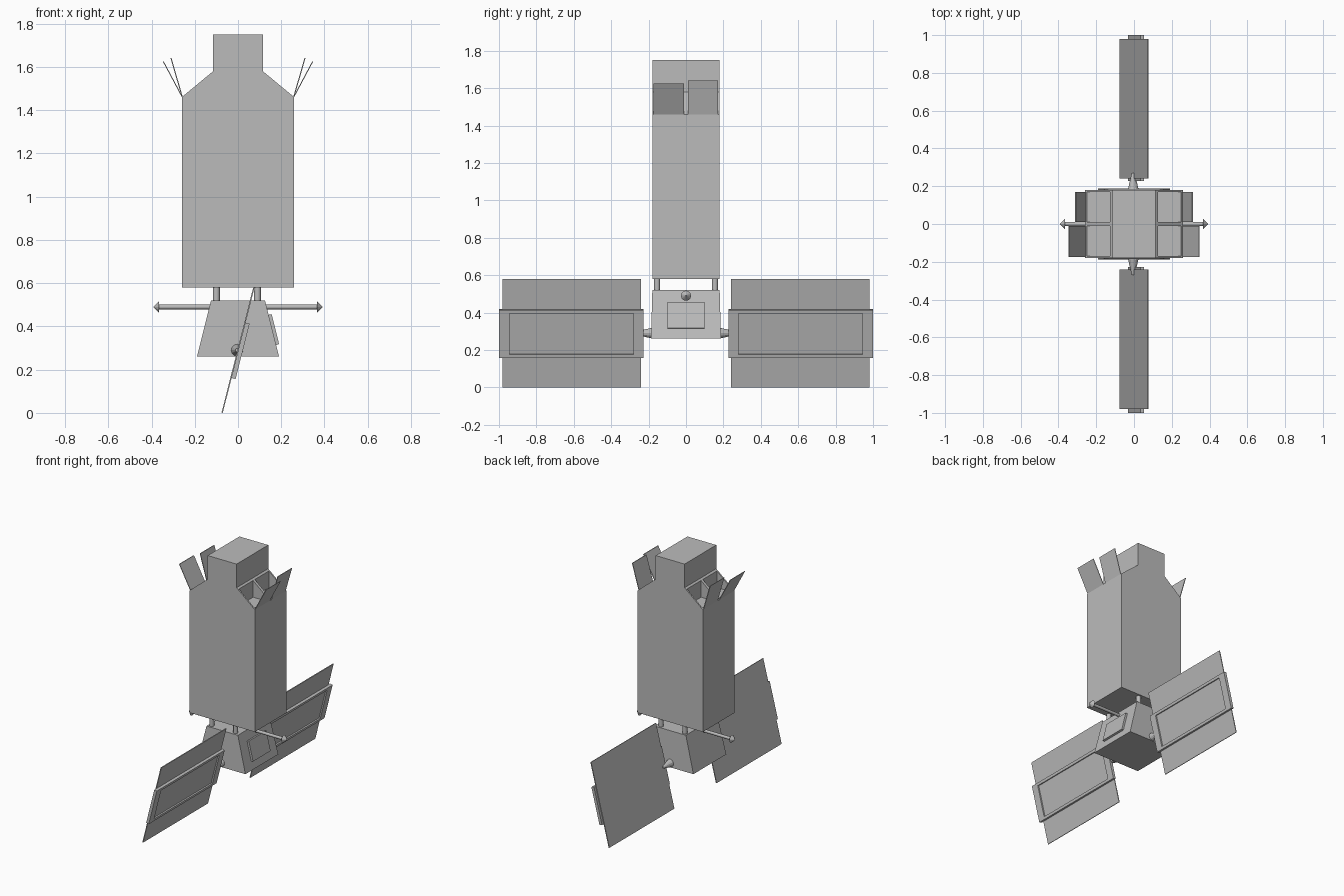
import bpy, bmesh, math
from mathutils import Matrix, Vector

if "Cube" in bpy.data.objects:
    bpy.data.objects.remove(bpy.data.objects["Cube"])

grey = bpy.data.materials.new("satin_grey")
grey.use_nodes = True
grey.diffuse_color = (0.5, 0.5, 0.5, 1)
grey.node_tree.nodes["Principled BSDF"].inputs["Base Color"].default_value = (0.5, 0.5, 0.5, 1)


def finish(name, bm):
    bmesh.ops.recalc_face_normals(bm, faces=bm.faces[:])
    mesh = bpy.data.meshes.new(name)
    bm.to_mesh(mesh)
    bm.free()
    mesh.materials.append(grey)
    obj = bpy.data.objects.new(name, mesh)
    bpy.context.collection.objects.link(obj)
    return obj


def prism(name, profile, y0, y1):
    """Extrude an x-z profile along y."""
    bm = bmesh.new()
    face = bm.faces.new([bm.verts.new((x, y0, z)) for x, z in profile])
    ext = bmesh.ops.extrude_face_region(bm, geom=[face])
    verts = [v for v in ext["geom"] if isinstance(v, bmesh.types.BMVert)]
    bmesh.ops.translate(bm, verts=verts, vec=(0, y1 - y0, 0))
    return finish(name, bm)


def box(name, x0, x1, y0, y1, z0, z1):
    return prism(name, [(x0, z0), (x1, z0), (x1, z1), (x0, z1)], y0, y1)


def cone(name, start, end, r1, r2, sides=12):
    a, b = Vector(start), Vector(end)
    bm = bmesh.new()
    rot = (b - a).to_track_quat("Z", "Y").to_matrix().to_4x4()
    bmesh.ops.create_cone(bm, cap_ends=True, segments=sides, radius1=r1, radius2=r2,
                          depth=(b - a).length, matrix=Matrix.Translation((a + b) / 2) @ rot)
    obj = finish(name, bm)
    for p in obj.data.polygons:
        p.use_smooth = len(p.vertices) == 4 and r1 == r2
    return obj


def carve(obj, cutters):
    """Subtract the cutters, bake the result and drop the helpers."""
    for c in cutters:
        mod = obj.modifiers.new("carve", "BOOLEAN")
        mod.operation, mod.object, mod.solver = "DIFFERENCE", c, "EXACT"
        c.hide_render = True
    graph = bpy.context.evaluated_depsgraph_get()
    baked = bpy.data.meshes.new_from_object(obj.evaluated_get(graph))
    obj.modifiers.clear()
    obj.data = baked
    for c in cutters:
        bpy.data.objects.remove(c)


# Main body with shouldered top and four open bays
half = [(0.26, 0.58), (0.26, 1.46), (0.115, 1.58), (0.115, 1.75)]
body = prism("main_body", half + [(-x, z) for x, z in reversed(half)], -0.18, 0.18)
bays = []
for sx in (-1, 1):
    for y0, y1 in ((-0.17, -0.01), (0.01, 0.17)):
        xa, xb = sorted((sx * 0.127, sx * 0.25))
        bays.append(box("bay_cutter", xa, xb, y0, y1, 1.45, 1.7))
carve(body, bays)

# Open bay doors, the rear pair standing steeper
for side, sx in (("left", 1), ("right", -1)):
    for end, y0, y1, dx, dz in (("front", -0.175, -0.01, 0.088, 0.165),
                                ("back", 0.01, 0.17, 0.052, 0.18)):
        t = 0.005
        pts = [(0.26, 1.46), (0.26 + dx, 1.46 + dz), (0.26 + dx - t, 1.46 + dz), (0.26 - t, 1.46)]
        prism(f"bay_door_{end}_{side}", [(sx * x, z) for x, z in pts], y0, y1)

# Tapered lower bus
bm = bmesh.new()
bmesh.ops.create_cube(bm, size=2)
for v in bm.verts:
    top = v.co.z > 0
    v.co = (v.co.x * (0.125 if top else 0.19), v.co.y * (0.18 if top else 0.187),
            0.52 if top else 0.26)
finish("lower_bus", bm)
prism("access_panel", [(0.176, 0.314), (0.19, 0.318), (0.156, 0.456), (0.14, 0.453)], -0.1, 0.1)

# Struts joining bus and body
for sx in (-0.1, 0.09):
    for sy in (-0.155, 0.155):
        cone("strut", (sx, sy, 0.51), (sx, sy, 0.59), 0.016, 0.016)

# Cross boom with pointed tips
cone("cross_boom", (-0.37, 0, 0.49), (0.37, 0, 0.49), 0.011, 0.011)
for sx in (-1, 1):
    cone("boom_tip", (sx * 0.365, 0, 0.49), (sx * 0.392, 0, 0.49), 0.027, 0)

# Tilted solar wings: thin sheet, raised framed panel, tapered hinge
tilt = Matrix.Translation((0, 0, 0.29)) @ Matrix.Rotation(0.248, 4, "Y")
for side, s in (("front", -1), ("back", 1)):
    def span(a, b):
        return sorted((s * a, s * b))
    sheet = box(f"wing_sheet_{side}", -0.003, 0.003, *span(0.24, 0.98), -0.298, 0.298)
    frame = box(f"wing_frame_{side}", 0.001, 0.022, *span(0.228, 1.0), -0.132, 0.132)
    carve(frame, [box("frame_cutter", 0.012, 0.05, *span(0.282, 0.945), -0.113, 0.113)])
    for part in (sheet, frame):
        part.data.transform(tilt)
    cone(f"wing_hinge_{side}", (-0.004, s * 0.18, 0.29), (-0.004, s * 0.27, 0.29), 0.029, 0.008)
